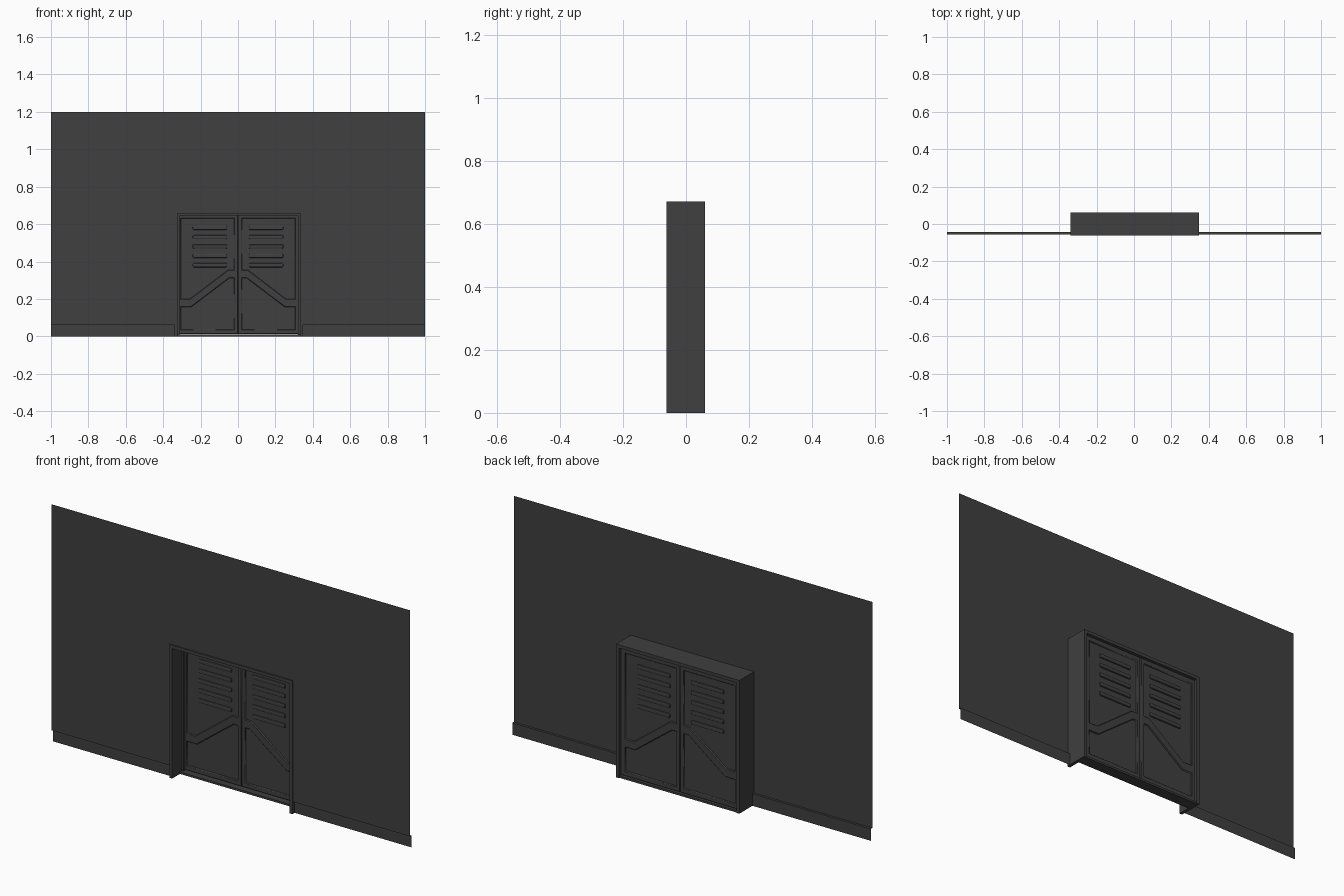
import bpy

cube = bpy.data.objects.get("Cube")
if cube:
    bpy.data.objects.remove(cube)

# One dark grey paint for everything
paint = bpy.data.materials.new("dark_grey")
paint.use_nodes = True
GREY = (0.05, 0.05, 0.05, 1)
paint.diffuse_color = GREY
paint.node_tree.nodes["Principled BSDF"].inputs["Base Color"].default_value = GREY


def add_mesh(name, verts, faces):
    mesh = bpy.data.meshes.new(name)
    mesh.from_pydata(verts, [], faces)
    mesh.materials.append(paint)
    obj = bpy.data.objects.new(name, mesh)
    bpy.context.collection.objects.link(obj)
    return obj


def box(name, x, y, z, bevel=0):
    """Box spanning the given (low, high) ranges."""
    bpy.ops.mesh.primitive_cube_add(size=1)
    obj = bpy.context.object
    obj.name = name
    for v in obj.data.vertices:
        v.co = [lo if c < 0 else hi for c, (lo, hi) in zip(v.co, (x, y, z))]
    obj.data.materials.append(paint)
    if bevel:
        mod = obj.modifiers.new("soft_edges", "BEVEL")
        mod.width = bevel
        mod.segments = 2
    return obj


def cut_panel(name, outlines, y, half, bevel):
    """Flat board with holes, from closed (x, z) outlines, turned upright."""
    curve = bpy.data.curves.new(name, "CURVE")
    curve.dimensions = "2D"
    curve.fill_mode = "BOTH"
    curve.extrude = half - bevel
    curve.bevel_depth = bevel
    curve.bevel_resolution = 0
    curve.offset = -bevel
    for pts in outlines:
        spline = curve.splines.new("POLY")
        spline.points.add(len(pts) - 1)
        for p, (px, pz) in zip(spline.points, pts):
            p.co = (px, pz, 0, 1)
        spline.use_cyclic_u = True
    temp = bpy.data.objects.new(name + "_curve", curve)
    bpy.context.collection.objects.link(temp)
    deps = bpy.context.evaluated_depsgraph_get()
    mesh = bpy.data.meshes.new_from_object(temp.evaluated_get(deps))
    bpy.data.objects.remove(temp)
    for v in mesh.vertices:
        px, pz, depth = v.co
        v.co = (px, y - depth, pz)
    mesh.materials.clear()
    mesh.materials.append(paint)
    obj = bpy.data.objects.new(name, mesh)
    bpy.context.collection.objects.link(obj)


# Opening and levels
LEFT, RIGHT, TOP = -0.34, 0.347, 0.672
FRONT, BACK = -0.062, 0.061
WALL_Y, SKIRT_Y, SKIRT_Z = -0.056, -0.044, 0.06
WALL_TOP, T = 1.2, 0.016

# Thin wall sheet around the doorway
outline = [(-1, SKIRT_Z), (LEFT, SKIRT_Z), (LEFT, TOP), (RIGHT, TOP),
           (RIGHT, SKIRT_Z), (1, SKIRT_Z), (1, WALL_TOP), (RIGHT, WALL_TOP),
           (LEFT, WALL_TOP), (-1, WALL_TOP)]
add_mesh("wall", [(x, WALL_Y, z) for x, z in outline],
         [(0, 1, 2, 8, 9), (2, 3, 7, 8), (3, 4, 5, 6, 7)])

# Set-back skirting with its ledge
for side, x0, x1 in (("right", -1, LEFT), ("left", RIGHT, 1)):
    profile = [(WALL_Y, SKIRT_Z), (SKIRT_Y, SKIRT_Z), (SKIRT_Y, 0)]
    verts = [(x, y, z) for y, z in profile for x in (x0, x1)]
    add_mesh(side + "_skirting", verts, [(0, 1, 3, 2), (2, 3, 5, 4)])

# Deep door frame
depth = (FRONT, BACK)
box("frame_right", (LEFT, LEFT + T), depth, (0, TOP))
box("frame_left", (RIGHT - T, RIGHT), depth, (0, TOP))
box("frame_top", (LEFT + T, RIGHT - T), depth, (TOP - T, TOP))
box("frame_sill", (LEFT + T, RIGHT - T), (0.0, BACK - 0.004), (0, 0.01))

# Door stops inside the frame
DOOR_Y = 0.038
stop = (DOOR_Y - 0.022, DOOR_Y - 0.01)
box("stop_right", (LEFT + T, LEFT + T + 0.01), stop, (0.01, TOP - T))
box("stop_left", (RIGHT - T - 0.01, RIGHT - T), stop, (0.01, TOP - T))
box("stop_top", (LEFT + T, RIGHT - T), stop, (TOP - T - 0.01, TOP - T))

# Two mirrored door leaves: rails, recessed panels and vent slats
upper = [(0.022, 0.63), (0.305, 0.63), (0.305, 0.2), (0.257, 0.2),
         (0.053, 0.355), (0.022, 0.355)]
lower = [(0.022, 0.037), (0.305, 0.037), (0.305, 0.157), (0.25, 0.157),
         (0.045, 0.312), (0.022, 0.312)]
for side, s, edge in (("right", -1, LEFT + T), ("left", 1, RIGHT - T)):
    e = abs(edge)
    leaf = [(0.001, 0.012), (e, 0.012), (e, TOP - T), (0.001, TOP - T)]
    shapes = [[(s * x, z) for x, z in shape] for shape in (leaf, upper, lower)]
    cut_panel(side + "_door_rails", shapes, DOOR_Y, 0.01, 0.003)
    box(side + "_door_panel", sorted((s * 0.01, s * (e - 0.005))),
        (DOOR_Y - 0.004, DOOR_Y + 0.004), (0.02, TOP - T - 0.008))
    for i in range(5):
        z = 0.58 - i * 0.05
        box(f"{side}_vent_slat_{i + 1}", sorted((s * 0.058, s * 0.242)),
            (DOOR_Y - 0.011, DOOR_Y + 0.011), (z - 0.011, z + 0.011), 0.006)
